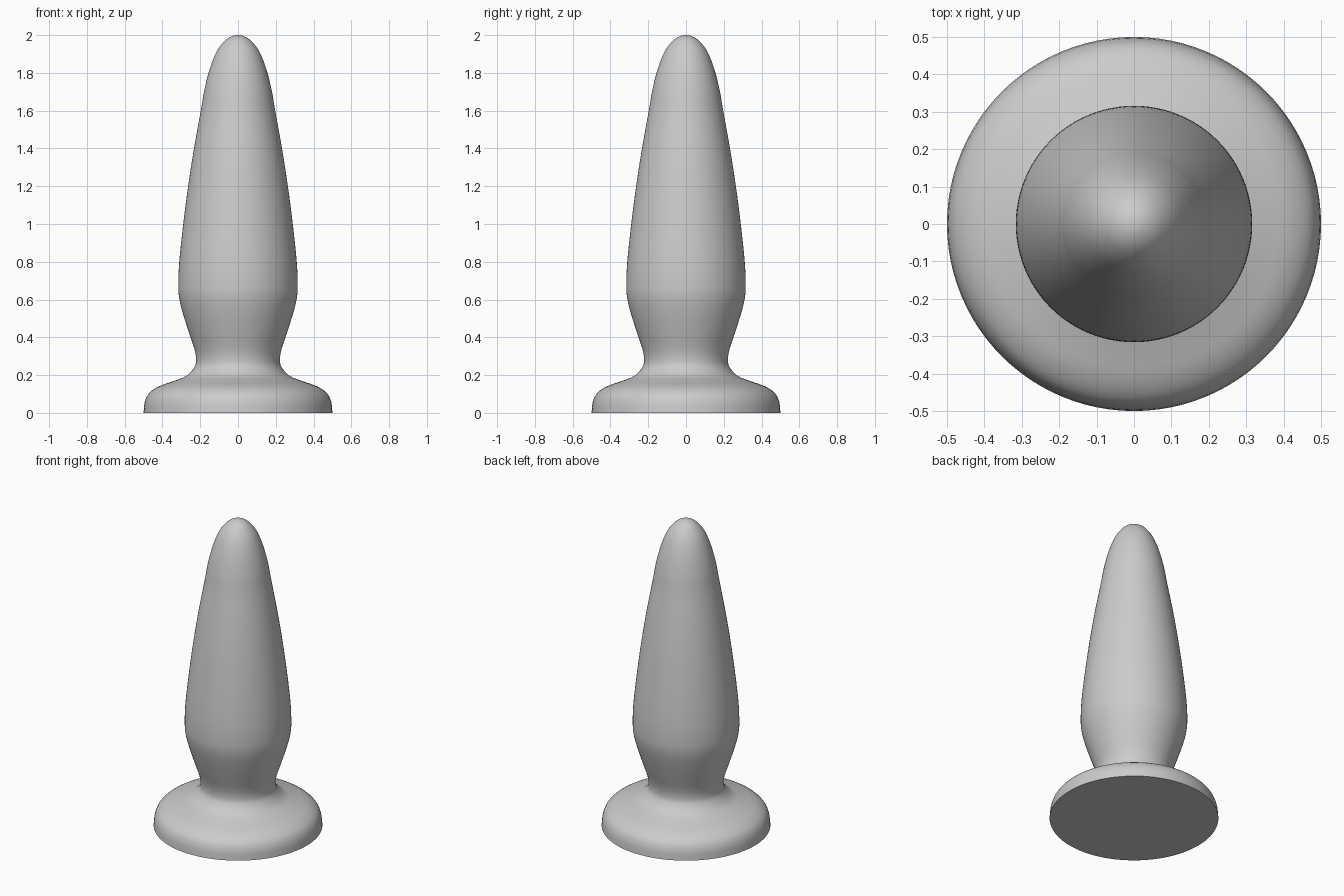
import bpy, bmesh, math
from mathutils import Vector, Matrix

cube = bpy.data.objects.get("Cube")
if cube:
    bpy.data.objects.remove(cube, do_unlink=True)

# Single plain grey
grey = bpy.data.materials.new("plain grey")
grey.use_nodes = True
colour = (0.6, 0.6, 0.6, 1)
grey.diffuse_color = colour
grey.node_tree.nodes["Principled BSDF"].inputs["Base Color"].default_value = colour

SEGMENTS = 96
STEPS = 4

# Radius and height: flared foot, waist, belly, taper, rounded tip
PROFILE = [(0.5, 0), (0.493, 0.06), (0.47, 0.105), (0.42, 0.14), (0.345, 0.167),
           (0.275, 0.195), (0.232, 0.24), (0.222, 0.28), (0.23, 0.335),
           (0.258, 0.42), (0.29, 0.52), (0.31, 0.6), (0.316, 0.67), (0.311, 0.8),
           (0.29, 1.0), (0.264, 1.2), (0.233, 1.4), (0.197, 1.6), (0.18, 1.7),
           (0.153, 1.81), (0.117, 1.905), (0.075, 1.965), (0.035, 1.993), (0, 2)]


def smooth_path(points):
    """Catmull-Rom curve through the points."""
    p = [Vector(q) for q in points]
    p = [2 * p[0] - p[1]] + p + [Vector((-p[-2].x, p[-2].y))]
    path = []
    for a, b, c, d in zip(p, p[1:], p[2:], p[3:]):
        for i in range(STEPS):
            t = i / STEPS
            path.append(b + (c - a) * t / 2 + (2 * a - 5 * b + 4 * c - d) * t**2 / 2
                        + (3 * b - a - 3 * c + d) * t**3 / 2)
    return path + [p[-2]]


def lathe(name, points, material):
    """Revolve a profile about z, with a flat underside."""
    bm = bmesh.new()
    verts = [bm.verts.new((0, 0, 0))]
    verts += [bm.verts.new((r, 0, z)) for r, z in smooth_path(points)]
    edges = [bm.edges.new(pair) for pair in zip(verts, verts[1:])]
    bmesh.ops.spin(bm, geom=verts + edges, cent=(0, 0, 0), axis=(0, 0, 1),
                   angle=math.tau, steps=SEGMENTS, use_merge=False)
    bmesh.ops.remove_doubles(bm, verts=bm.verts, dist=0.0001)
    bmesh.ops.recalc_face_normals(bm, faces=bm.faces)
    mesh = bpy.data.meshes.new(name)
    bm.to_mesh(mesh)
    bm.free()
    mesh.materials.append(material)
    obj = bpy.data.objects.new(name, mesh)
    bpy.context.collection.objects.link(obj)
    bpy.ops.object.select_all(action='DESELECT')
    obj.select_set(True)
    bpy.context.view_layer.objects.active = obj
    bpy.ops.object.shade_smooth_by_angle(angle=math.radians(40))
    return obj


# Tapered body and foot in one turned piece
lathe("tapered_body", PROFILE, grey)
